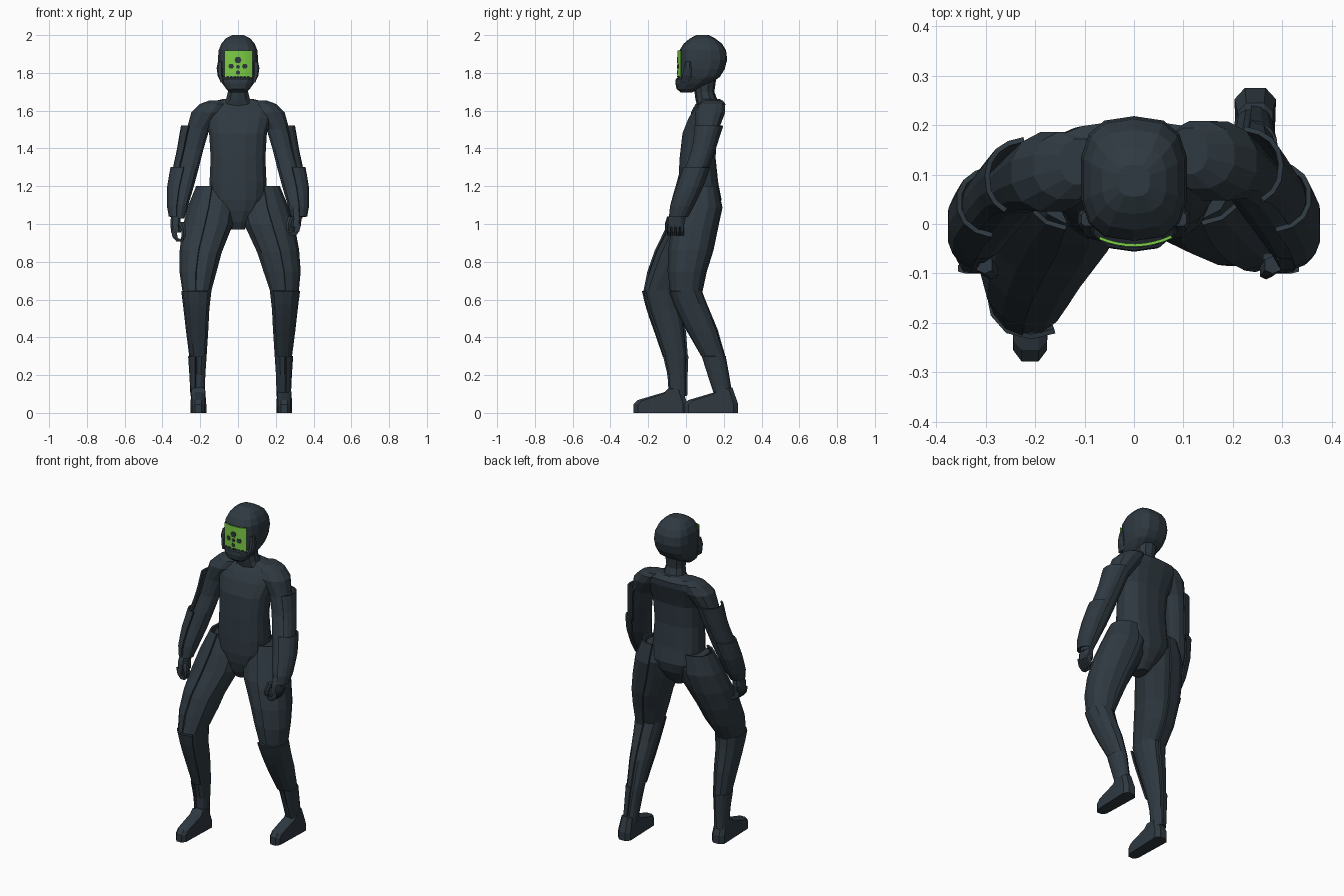
import bpy, bmesh, math
from mathutils import Vector

if "Cube" in bpy.data.objects:
    bpy.data.objects.remove(bpy.data.objects["Cube"])


def material(name, rgb):
    m = bpy.data.materials.new(name)
    m.diffuse_color = (*rgb, 1)
    m.use_nodes = True
    m.node_tree.nodes["Principled BSDF"].inputs["Base Color"].default_value = m.diffuse_color
    return m


SLATE = material("dark slate", (0.028, 0.041, 0.052))
GREEN = material("bright green", (0.20, 0.61, 0.06))


def finish(name, bm, mat):
    bmesh.ops.recalc_face_normals(bm, faces=bm.faces)
    me = bpy.data.meshes.new(name)
    bm.to_mesh(me)
    bm.free()
    me.materials.append(mat)
    ob = bpy.data.objects.new(name, me)
    bpy.context.collection.objects.link(ob)
    return ob


def ring_point(r, a, p, grow=0.0):
    """Superellipse point on ring r = (z, x0, x1, y0, y1); angle 0 is +x."""
    z, x0, x1, y0, y1 = r
    c, s = math.cos(a), math.sin(a)
    ex = math.copysign(abs(c) ** (2 / p), c) * ((x1 - x0) / 2 + grow)
    ey = math.copysign(abs(s) ** (2 / p), s) * ((y1 - y0) / 2 + grow * .4)
    return Vector(((x0 + x1) / 2 + ex, (y0 + y1) / 2 + ey, z))


def skin(bm, rows, closed):
    n = len(rows[0])
    for lo, hi in zip(rows, rows[1:]):
        for i in range(n if closed else n - 1):
            j = (i + 1) % n
            bm.faces.new((lo[i], lo[j], hi[j], hi[i]))


def loft(name, rings, n=12, p=2.3, side=1, mat=SLATE):
    bm = bmesh.new()
    rows = []
    for r in rings:
        pts = [ring_point(r, math.tau * (i + .5) / n, p) for i in range(n)]
        rows.append([bm.verts.new((v.x * side, v.y, v.z)) for v in pts])
    skin(bm, rows, True)
    bm.faces.new(rows[0])
    bm.faces.new(rows[-1])
    return finish(name, bm, mat)


def sample(rings, z):
    for a, b in zip(rings, rings[1:]):
        if a[0] >= z >= b[0]:
            t = (a[0] - z) / (a[0] - b[0])
            return tuple(u + (v - u) * t for u, v in zip(a, b))
    return (z,) + tuple((rings[0] if z > rings[0][0] else rings[-1])[1:])


def guard(name, rings, z0, z1, mid, half, grow, side, p=2.3):
    """Armour shell wrapping part of a limb; mid is the facing angle in degrees."""
    bm = bmesh.new()
    rows = []
    for k in range(6):
        r = sample(rings, z0 + (z1 - z0) * k / 5)
        row = []
        for i in range(8):
            v = ring_point(r, math.radians(mid - half + 2 * half * i / 7), p, grow[0] + (grow[1] - grow[0]) * k / 5)
            row.append(bm.verts.new((v.x * side, v.y, v.z)))
        rows.append(row)
    skin(bm, rows, False)
    ob = finish(name, bm, SLATE)
    mod = ob.modifiers.new("thickness", "SOLIDIFY")
    mod.thickness = 0.010
    mod.offset = 0


def sym(rings):
    return [(z, -h, h, a, b) for z, h, a, b in rings]


# Torso, neck and helmet
loft("torso", sym([(.97, .035, .0, .10), (1.01, .06, -.02, .14), (1.07, .115, -.035, .175),
                   (1.13, .15, -.042, .19), (1.22, .153, -.042, .172), (1.35, .147, -.035, .158),
                   (1.48, .155, -.02, .165), (1.56, .18, .012, .19), (1.605, .19, .04, .205),
                   (1.64, .165, .07, .207), (1.662, .08, .08, .18)]), 16, 2.6)
loft("neck", sym([(1.62, .11, .06, .20), (1.66, .066, .05, .165), (1.70, .056, .045, .15),
                  (1.77, .06, .04, .16)]), 10, 2.2)
loft("helmet", sym([(1.695, .042, -.025, .03), (1.715, .064, -.05, .07), (1.745, .085, -.056, .13),
                    (1.768, .096, -.054, .165), (1.78, .10, -.034, .18), (1.82, .107, -.034, .205),
                    (1.87, .109, -.034, .218), (1.92, .104, -.034, .212), (1.955, .09, -.012, .19),
                    (1.982, .066, .02, .155), (2.0, .032, .055, .12)]), 14, 2.8)
for s, tag in ((1, "left"), (-1, "right")):
    loft("helmet_cheek_" + tag, [(1.75, .075, .092, -.03, .02), (1.785, .08, .108, -.02, .03),
                                 (1.825, .08, .114, -.012, .03), (1.86, .08, .107, -.005, .025)], 8, 3, s)


# Curved visor with dark dots and a lower row of dashes
def visor_y(x):
    return -.043 + 3 * x * x


bm = bmesh.new()
xs = [-.070 + .146 * i / 8 for i in range(9)]
skin(bm, [[bm.verts.new((x, visor_y(x), z)) for x in xs] for z in (1.775, 1.81, 1.85, 1.89, 1.918)], False)
visor = finish("visor", bm, GREEN)
mod = visor.modifiers.new("thickness", "SOLIDIFY")
mod.thickness = .006
mod.offset = 0


def visor_plate(name, x, z, rx, rz, n, turn=0):
    bm = bmesh.new()
    rows = []
    for dy in (-.005, 0):
        ring = []
        for i in range(n):
            a = math.tau * i / n + turn
            px = x + rx * math.cos(a)
            ring.append(bm.verts.new((px, visor_y(px) + dy, z + rz * math.sin(a))))
        rows.append(ring)
    skin(bm, rows, True)
    for r in rows:
        bm.faces.new(r)
    finish(name, bm, SLATE)


for x, z, r in ((0, 1.868, .019), (-.036, 1.835, .015), (.036, 1.835, .015), (0, 1.832, .011), (0, 1.802, .012)):
    visor_plate("visor_dot", x, z, r, r, 6)
for i in range(7):
    visor_plate("visor_dash", -.054 + .018 * i, 1.779, .010, .006, 4, math.pi / 4)

# Legs: shared widths (z, inner, outer) with a y pose for each side
LEG = [(1.19, .04, .195), (1.10, .01, .24), (1.0, .022, .27), (.85, .083, .29), (.75, .11, .292), (.65, .138, .278),
       (.55, .15, .268), (.45, .155, .26), (.30, .165, .245), (.20, .172, .243), (.09, .175, .243)]
POSE = {1: [(.01, .155), (-.025, .183), (-.062, .162), (-.086, .132), (-.088, .10), (-.08, .07), (-.045, .11),
            (.005, .155), (.09, .20), (.12, .22), (.155, .24)],
        -1: [(.0, .155), (-.045, .165), (-.085, .14), (-.16, .08), (-.195, .035), (-.222, -.035), (-.20, -.03),
             (-.165, -.012), (-.115, .002), (-.092, .0), (-.088, 0)]}
FOOT = [(0, 0), (.285, 0), (.285, .045), (.262, .068), (.12, .11), (.095, .135), (.03, .135), (.0, .05)]

for s, tag in ((1, "left"), (-1, "right")):
    rings = []
    for (z, xi, xo), (y0, y1) in zip(LEG, POSE[s]):
        dx = .028 * min(1, max(0, (1.1 - z) / .45)) if s > 0 else 0
        rings.append((z, xi + dx, xo + dx, y0, y1))
    loft("leg_" + tag, rings, 12, 2.3, s)
    guard("thigh_guard_" + tag, rings, 1.2, .635, 5, 86, (.022, .012), s)
    guard("shin_guard_" + tag, rings, .645, .30, -15, 105, (.018, .008), s)
    guard("ankle_guard_" + tag, rings, .30, .09, 10, 80, (.014, .004), s)
    # Foot: side profile pulled across its width, rounded at toe and heel
    heel, cx = (.275, .245) if s > 0 else (.007, -.210)
    bm = bmesh.new()
    rows = []
    for e, k in ((-1, .84), (-.5, 1), (.5, 1), (1, .84)):
        rows.append([bm.verts.new((cx + e * (.042 - .008 * (f > .2) - .006 * (h > .1)),
                                   heel - .1425 - (f - .1425) * k, h * (.93 if k < 1 else 1))) for f, h in FOOT])
    skin(bm, rows, True)
    bm.faces.new(rows[0])
    bm.faces.new(rows[-1])
    finish("foot_" + tag, bm, SLATE)

# Arms with guards and curled hands
ARM = [(1.655, .07, .15, .10, .195), (1.635, .06, .205, .07, .21), (1.59, .08, .25, .045, .21),
       (1.50, .15, .274, .05, .175), (1.40, .18, .295, .035, .146), (1.30, .205, .322, .0, .112),
       (1.20, .232, .345, -.035, .078), (1.10, .262, .352, -.072, .033), (1.03, .283, .343, -.08, -.005)]
for s, tag in ((1, "left"), (-1, "right")):
    # the right shoulder sits a little further forward
    arm = [(z, a, b, c - k, d - k) for z, a, b, c, d in ARM
           for k in [.022 * min(1, max(0, (z - 1.1) / .4)) * (s < 0)]]
    loft("arm_" + tag, arm, 12, 2.2, s)
    guard("upper_arm_guard_" + tag, arm, 1.52, 1.28, 12, 68, (.028, .016), s)
    guard("forearm_guard_" + tag, arm, 1.30, 1.04, 0, 78, (.032, .018), s)
    dx, dz = (-.012, .0) if s > 0 else (.01, -.03)

    def hand_part(name, rings, n=6, p=3):
        loft(name + tag, [(z + dz, a + dx, b + dx, c, d) for z, a, b, c, d in rings], n, p, s)

    hand_part("palm_", [(1.08, .29, .345, -.075, .0), (1.03, .295, .35, -.095, .0), (.985, .29, .345, -.10, -.01)], 8)
    for i in range(4):
        y = -.10 + .023 * i
        hand_part("finger_", [(1.0, .315, .347, y, y + .021), (.96, .308, .338, y, y + .021),
                              (.938, .285, .318, y, y + .021), (.955, .272, .292, y + .002, y + .019)], 6)
    hand_part("thumb_", [(1.04, .275, .31, -.10, -.065), (1.0, .265, .293, -.112, -.08), (.965, .268, .288, -.11, -.088)])
